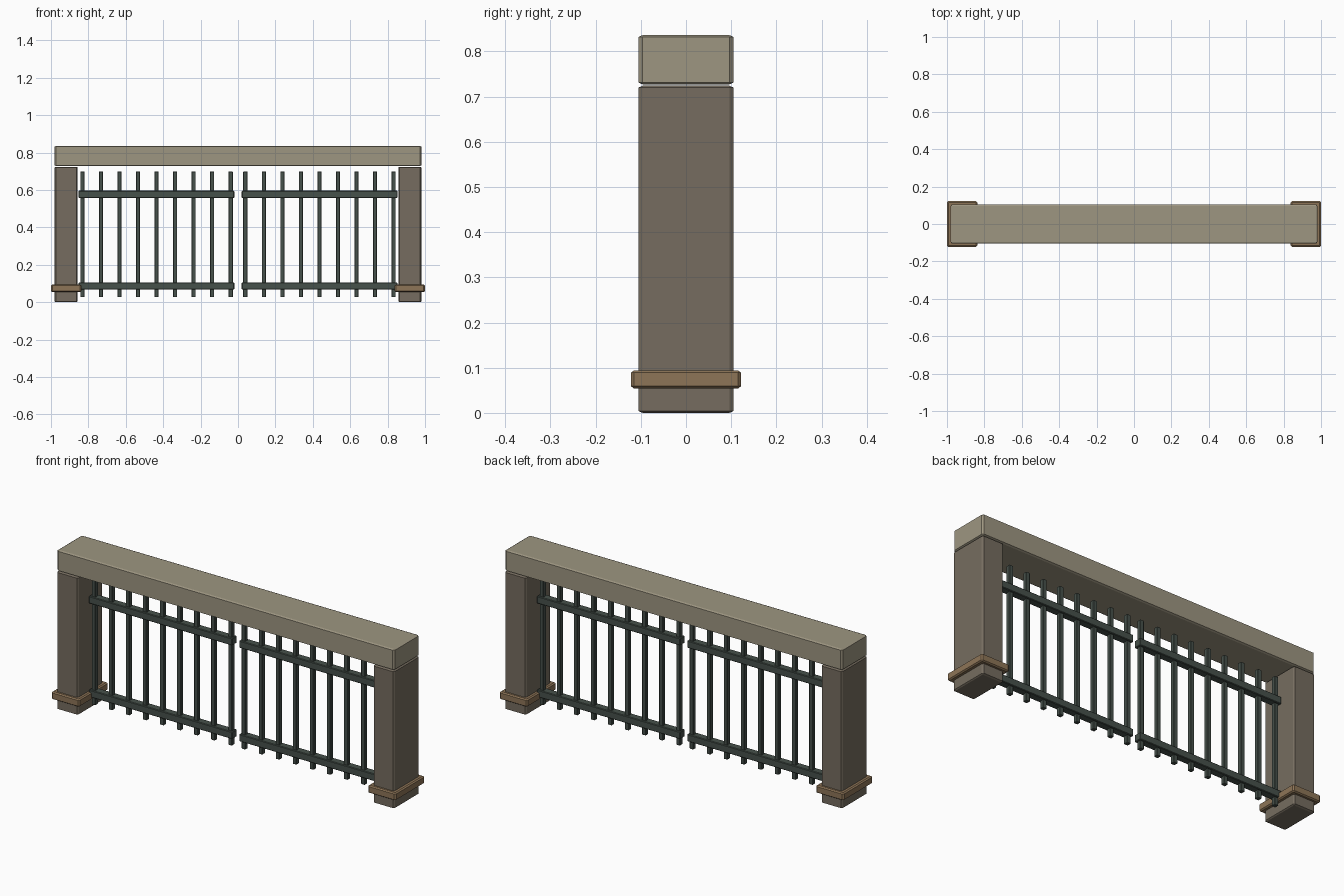
import bpy, bmesh
from itertools import product

if "Cube" in bpy.data.objects:
    bpy.data.objects.remove(bpy.data.objects["Cube"])


def material(name, rgb):
    m = bpy.data.materials.new(name)
    m.diffuse_color = (*rgb, 1)
    m.use_nodes = True
    m.node_tree.nodes["Principled BSDF"].inputs["Base Color"].default_value = m.diffuse_color
    return m


STONE = material("stone", (0.18, 0.152, 0.115))
CAP = material("cap_stone", (0.34, 0.305, 0.22))
TRIM = material("trim", (0.27, 0.178, 0.096))
METAL = material("painted_metal", (0.062, 0.082, 0.07))


def box(name, lo, hi, mat, bevel=None):
    """Axis-aligned box, chamfered by a separate amount along each axis."""
    c = [(a + b) / 2 for a, b in zip(lo, hi)]
    h = [(b - a) / 2 for a, b in zip(lo, hi)]
    bm = bmesh.new()
    for s in product((-1, 1), repeat=3):
        for face in range(3 if bevel else 1):
            inset = [0 if i == face else bevel[i] for i in range(3)] if bevel else (0, 0, 0)
            bm.verts.new([c[i] + s[i] * (h[i] - inset[i]) for i in range(3)])
    bmesh.ops.convex_hull(bm, input=bm.verts)
    bmesh.ops.dissolve_limit(bm, angle_limit=0.01, verts=bm.verts, edges=bm.edges)
    bmesh.ops.recalc_face_normals(bm, faces=bm.faces)
    me = bpy.data.meshes.new(name)
    bm.to_mesh(me)
    bm.free()
    me.materials.append(mat)
    ob = bpy.data.objects.new(name, me)
    bpy.context.collection.objects.link(ob)
    return ob


def side_box(name, side, x0, x1, y, z0, z1, mat, bevel=None):
    """Box centred in y, placed on the right (1) or left (-1) half."""
    a, b = sorted((side * x0, side * x1))
    label = "right_" if side > 0 else "left_"
    return box(label + name, (a, -y, z0), (b, y, z1), mat, bevel)


# top beam
box("top_beam", (-0.98, -0.105, 0.727), (0.98, 0.105, 0.836), CAP, (0.008, 0.009, 0.004))

for side in (-1, 1):
    # end post and its base band
    side_box("post", side, 0.857, 0.98, 0.105, 0, 0.724, STONE, (0.006, 0.009, 0.004))
    side_box("base_band", side, 0.838, 1.0, 0.122, 0.054, 0.094, TRIM, (0.007, 0.007, 0.005))
    # horizontal rails
    for label, z in (("lower_rail", 0.086), ("upper_rail", 0.577)):
        side_box(label, side, 0.02, 0.853, 0.02, z - 0.019, z + 0.019, METAL, (0.003, 0.003, 0.003))
    # upright bars
    for i in range(9):
        x = 0.039 + i * 0.0991
        side_box(f"bar_{i + 1}", side, x - 0.011, x + 0.011, 0.011, 0.027, 0.699, METAL, (0.002, 0.002, 0.002))
